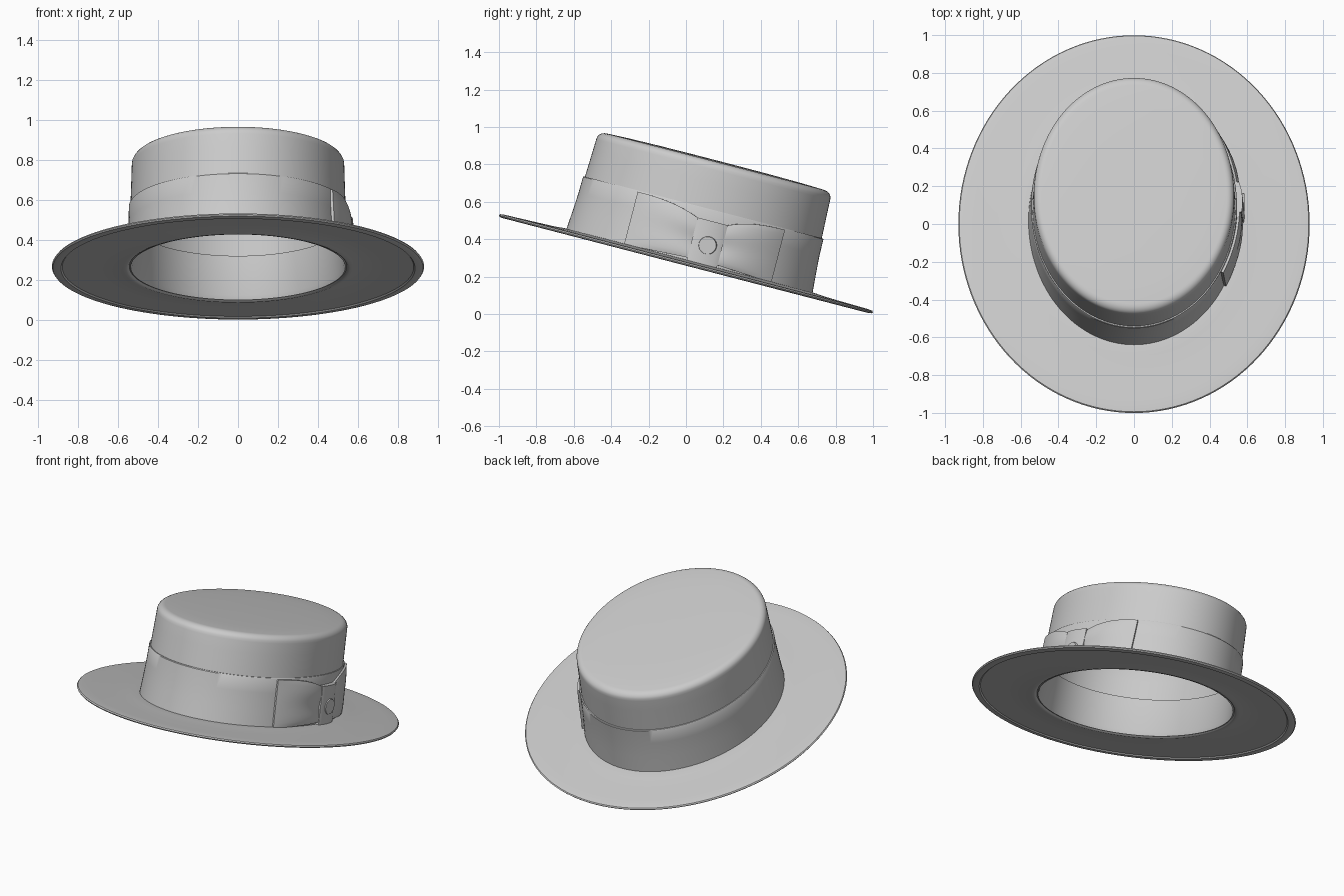
import bpy, bmesh, math
from mathutils import Matrix, Vector

if "Cube" in bpy.data.objects:
    bpy.data.objects.remove(bpy.data.objects["Cube"])

# Whole hat is built level, then tilted about x
TILT = Matrix.Translation((0, 0, 0.272)) @ Matrix.Rotation(math.radians(-14.55), 4, 'X')
CY = 0.015      # crown centre along y
SEG = 128


def finish(bm, name, angle=35):
    me = bpy.data.meshes.new(name)
    bm.to_mesh(me)
    bm.free()
    ob = bpy.data.objects.new(name, me)
    bpy.context.collection.objects.link(ob)
    ob.matrix_world = TILT
    bpy.ops.object.select_all(action='DESELECT')
    ob.select_set(True)
    bpy.context.view_layer.objects.active = ob
    bpy.ops.object.shade_smooth_by_angle(angle=math.radians(angle))
    return ob


def oval_lathe(name, profile, closed=True, angle=35):
    """Sweep (rx, ry, z, cy) rings into an oval body."""
    bm = bmesh.new()
    rings = []
    for rx, ry, z, cy in profile:
        rings.append([bm.verts.new((rx * math.cos(a), cy + ry * math.sin(a), z))
                      for a in (2 * math.pi * i / SEG for i in range(SEG))])
    n = len(rings)
    for k in range(n if closed else n - 1):
        a, b = rings[k], rings[(k + 1) % n]
        for i in range(SEG):
            j = (i + 1) % SEG
            bm.faces.new((a[i], a[j], b[j], b[i]))
    if not closed:
        bm.faces.new(rings[0])
        bm.faces.new(rings[-1])
    bmesh.ops.recalc_face_normals(bm, faces=bm.faces)
    return finish(bm, name, angle)


def crown_rings(pts):
    return [(r, r * 1.217, z, CY) for r, z in pts]


# Crown: outer wall, rounded top edge, inner shell
outer = [(0.551, 0.0), (0.541, 0.2), (0.537, 0.33), (0.533, 0.45), (0.531, 0.52)]
for i in range(1, 7):
    t = math.pi / 2 * i / 6
    outer.append((0.491 + 0.04 * math.cos(t), 0.525 + 0.04 * math.sin(t)))
top = [(0.40, 0.569), (0.25, 0.572), (0.08, 0.573)]
inner = [(0.08, 0.557), (0.25, 0.556), (0.47, 0.552), (0.505, 0.54), (0.518, 0.51),
         (0.525, 0.33), (0.538, 0.0)]
shell = crown_rings(outer + top)
crown = oval_lathe("crown", shell + crown_rings(inner), closed=True)
# close the small middle openings of the top
bm = bmesh.new()
bm.from_mesh(crown.data)
for z in (0.573, 0.557):
    ring = [v for v in bm.verts if abs(v.co.z - z) < 1e-4]
    ring.sort(key=lambda v: math.atan2(v.co.y - CY, v.co.x))
    bm.faces.new(ring).smooth = True
inside = [e for e in bm.edges if len(e.link_faces) > 2 and e.verts[0].co.z > 0.55]
mid = [f for f in bm.faces if {round(v.co.z, 3) for v in f.verts} == {0.573, 0.557}]
bmesh.ops.delete(bm, geom=mid, context='FACES')
bmesh.ops.recalc_face_normals(bm, faces=bm.faces)
for f in bm.faces:      # the inner shell faces the head
    f.normal_update()
bm.to_mesh(crown.data)
bm.free()

# Brim: nearly flat oval ring with a bound edge below
oval_lathe("brim", [
    (0.545, 0.664, 0.016, CY), (0.575, 0.697, 0.018, CY), (0.62, 0.74, 0.014, CY),
    (0.72, 0.832, 0.011, 0.008), (0.85, 0.954, 0.008, 0), (0.90, 1.003, 0.007, 0),
    (0.925, 1.028, 0.004, 0), (0.93, 1.033, -0.003, 0), (0.925, 1.028, -0.010, 0),
    (0.91, 1.013, -0.013, 0), (0.885, 0.988, -0.013, 0), (0.878, 0.981, -0.006, 0),
    (0.72, 0.832, -0.006, 0.008), (0.575, 0.697, -0.006, CY), (0.56, 0.68, -0.009, CY),
    (0.548, 0.668, -0.006, CY), (0.538, 0.658, 0.004, CY)])

# Ribbon band round the crown
oval_lathe("hat_band", crown_rings([
    (0.545, 0.012), (0.559, 0.012), (0.552, 0.12), (0.547, 0.22),
    (0.5455, 0.308), (0.543, 0.312), (0.530, 0.312), (0.535, 0.1)]))

# Sweatband inside the opening
oval_lathe("inner_band", crown_rings([
    (0.545, 0.0), (0.536, -0.003), (0.530, 0.02), (0.520, 0.22), (0.528, 0.22)]))


def on_band(y, z, off):
    """Point on the +x side of the ribbon band, pushed out by off."""
    rx = 0.559 - 0.044 * z
    ry = rx * 1.217
    s = (y - CY) / ry
    c = math.sqrt(1 - s * s)
    n = Vector((c / rx, s / ry, 0)).normalized()
    return Vector((rx * c, y, z)) + n * off


def ribbon_patch(name, y0, y1, low, high, puff, nu=28, nv=20):
    """Soft cloth patch with turned-in edges, laid on the band."""
    bm = bmesh.new()
    grid = []
    for i in range(-1, nu + 2):
        u = min(max(i / nu, 0), 1)
        row = []
        for j in range(-1, nv + 2):
            v = min(max(j / nv, 0), 1)
            edge = i in (-1, nu + 1) or j in (-1, nv + 1)
            z = low(u) + (high(u) - low(u)) * v
            row.append(bm.verts.new(on_band(y0 + (y1 - y0) * u, z,
                                            -0.003 if edge else puff(u, v))))
        grid.append(row)
    for a, b in zip(grid, grid[1:]):
        for j in range(len(a) - 1):
            bm.faces.new((a[j], b[j], b[j + 1], a[j + 1]))
    bmesh.ops.remove_doubles(bm, verts=bm.verts, dist=1e-6)
    bm.normal_update()
    if sum(f.normal.x * f.calc_area() for f in bm.faces) < 0:
        bmesh.ops.reverse_faces(bm, faces=bm.faces)
    return finish(bm, name)


# Bow loops, pinched and creased toward the knot
def loop_puff(u, v):
    crease = 0.005 * math.sin(v * 3 * math.pi + 0.6) * (1 - u) ** 1.2
    return 0.013 + 0.011 * math.sin(math.pi * u ** 0.8) * math.sin(math.pi * v) ** 0.5 + crease


for name, y0, y1 in (("bow_loop_front", 0.015, -0.34), ("bow_loop_back", 0.15, 0.46)):
    ribbon_patch(name, y0, y1,
                 lambda u: 0.032 - 0.018 * u,
                 lambda u: 0.245 + 0.06 * (1 - (1 - u) ** 2.5), loop_puff)

# Bow knot, slightly bulging
ribbon_patch("bow_knot", 0.0, 0.162,
             lambda u: 0.012, lambda u: 0.252,
             lambda u, v: 0.021 + 0.008 * math.sin(math.pi * u) ** 0.7, 14, 14)

# Button on the knot
bm = bmesh.new()
bmesh.ops.create_cone(bm, cap_ends=True, segments=32, radius1=0.05, radius2=0.046, depth=0.014,
                      matrix=Matrix.Translation(on_band(0.085, 0.121, 0.028))
                      @ Matrix.Rotation(math.pi / 2, 4, 'Y'))
finish(bm, "bow_button")
